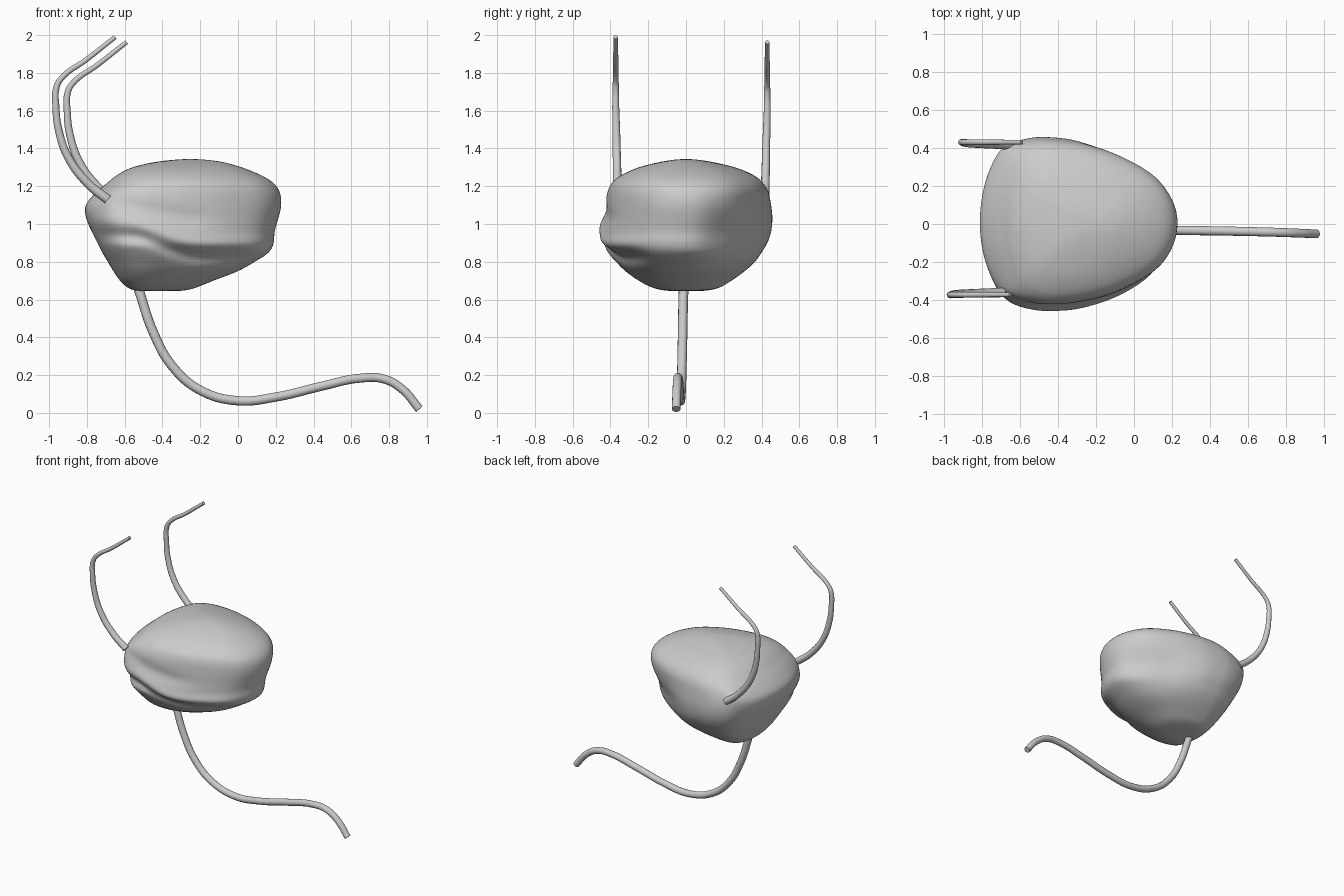
import bpy, bmesh, math
from mathutils import Vector

if "Cube" in bpy.data.objects:
    bpy.data.objects.remove(bpy.data.objects["Cube"])


def catmull(pts, t, closed):
    """Point on a smooth spline through pts; t runs over the point index."""
    n = len(pts)
    i = int(math.floor(t))
    f = t - i
    if not closed and i >= n - 1:
        i, f = n - 2, 1.0
    pick = (lambda k: pts[k % n]) if closed else (lambda k: pts[min(max(k, 0), n - 1)])
    a, b, c, d = (pick(i + k) for k in (-1, 0, 1, 2))
    return [0.5 * (2 * q + (r - p) * f + (2 * p - 5 * q + 4 * r - s) * f * f
                   + (3 * q - p - 3 * r + s) * f ** 3) for p, q, r, s in zip(a, b, c, d)]


def gauss(d, w):
    return math.exp(-(d / w) ** 2)


def step(a, b, v):
    t = min(max((v - a) / (b - a), 0), 1)
    return t * t * (3 - 2 * t)


# Body: egg-shaped plan (blunt on the left) lofted through levels z, x0, x1, y0, y1
half = [(-0.96, .4), (-.86, .73), (-.72, .91), (-.5, .99), (-.3, 1), (0, .96),
        (.37, .84), (.75, .6), (.94, .32)]
plan = [(-1, 0)] + half + [(1, 0)] + [(x, -y) for x, y in reversed(half)]
levels = [
    (.645, -.53, -.30, -.09, .09), (.66, -.58, -.23, -.17, .17),
    (.70, -.625, -.13, -.25, .24), (.75, -.66, .0, -.32, .31),
    (.80, -.69, .09, -.37, .365), (.85, -.72, .165, -.415, .40),
    (.90, -.745, .19, -.45, .43), (.96, -.775, .195, -.45, .45),
    (1.03, -.805, .215, -.44, .457), (1.10, -.808, .23, -.43, .45),
    (1.17, -.75, .222, -.415, .435), (1.22, -.69, .185, -.39, .405),
    (1.26, -.64, .12, -.34, .355), (1.30, -.56, .02, -.25, .26),
    (1.33, -.43, -.09, -.13, .13), (1.343, -.30, -.20, -.04, .04)]


def folds(x, y, z):
    """Soft folds, the flattened back right side and the tube mounts."""
    front = step(-.12, -.32, y) * step(.2, .05, x)
    ridge = .87 + .11 * step(-.2, -.58, x)
    y += front * (.03 * gauss(z - ridge + .045, .035) - .012 * gauss(z - ridge - .02, .035))
    ridge2 = .98 + .08 * step(-.2, -.7, x)
    y += front * .014 * gauss(z - ridge2 - .05, .045) * step(-.05, -.3, x)
    back = step(.02, .25, y) * step(-.35, .0, x)
    k = 1 - .12 * back * gauss(z - .92, .17)
    x, y = -.3 + (x + .3) * k, y * k
    for my in (-.36, .41):
        d = Vector((-.69, my, 1.14)) - Vector((x, y, z))
        w = .45 * gauss(d.length, .11)
        x, y, z = x + d.x * w, y + d.y * w, z + d.z * w
    return x, y, z


bm = bmesh.new()
SEG, SUB = 96, 5
rings = []
for j in range((len(levels) - 1) * SUB + 1):
    z, x0, x1, y0, y1 = catmull(levels, j / SUB, False)
    ring = []
    for i in range(SEG):
        u, v = catmull(plan, i * len(plan) / SEG, True)
        x = (x0 + x1) / 2 + u * (x1 - x0) / 2
        y = (y0 + y1) / 2 + v * (y1 - y0) / 2
        ring.append(bm.verts.new(folds(x, y, z)))
    rings.append(ring)
for a, b in zip(rings, rings[1:]):
    for i in range(SEG):
        k = (i + 1) % SEG
        bm.faces.new((a[i], a[k], b[k], b[i]))
for ring, z in ((rings[0], .643), (rings[-1], 1.345)):
    c = sum((v.co for v in ring), Vector()) / SEG
    tip = bm.verts.new((c.x, c.y, z))
    for i in range(SEG):
        bm.faces.new((ring[i], ring[(i + 1) % SEG], tip))
for _ in range(4):
    bmesh.ops.smooth_vert(bm, verts=bm.verts, factor=.4,
                          use_axis_x=True, use_axis_y=True, use_axis_z=True)
bmesh.ops.recalc_face_normals(bm, faces=bm.faces)
mesh = bpy.data.meshes.new("body")
bm.to_mesh(mesh)
bm.free()
mesh.shade_smooth()
bpy.context.collection.objects.link(bpy.data.objects.new("body", mesh))


def tube(name, pts, r0, r1):
    """Smooth tapered tube through pts."""
    cu = bpy.data.curves.new(name, 'CURVE')
    cu.dimensions = '3D'
    cu.bevel_depth = 1
    cu.bevel_resolution = 4
    cu.resolution_u = 8
    cu.use_fill_caps = True
    sp = cu.splines.new('BEZIER')
    sp.bezier_points.add(len(pts) - 1)
    for i, (bp, p) in enumerate(zip(sp.bezier_points, pts)):
        bp.co = p
        bp.handle_left_type = bp.handle_right_type = 'AUTO'
        bp.radius = r0 + (r1 - r0) * i / (len(pts) - 1)
    bpy.context.collection.objects.link(bpy.data.objects.new(name, cu))


# Pair of upper tubes
path = [(-.69, 1.13), (-.79, 1.21), (-.895, 1.345), (-.95, 1.5), (-.964, 1.62),
        (-.962, 1.72), (-.938, 1.768), (-.80, 1.872), (-.65, 1.99)]
for name, dx, dz, ya, yb in (("front_upper_tube", 0, 0, -.36, -.372),
                             ("back_upper_tube", .06, -.027, .415, .43)):
    n = len(path) - 1
    tube(name, [(x + dx, ya + (yb - ya) * min(1, i / 4), z + dz)
                for i, (x, z) in enumerate(path)], .025, .012)

# Lower tube
low = [(-.54, .70), (-.515, .62), (-.45, .43), (-.35, .25), (-.2, .12), (0, .064), (.2, .084),
       (.45, .143), (.64, .183), (.77, .18), (.87, .125), (.96, .02)]
tube("lower_tube", [(x, -.01 - .042 * i / 11, z) for i, (x, z) in enumerate(low)], .026, .023)
